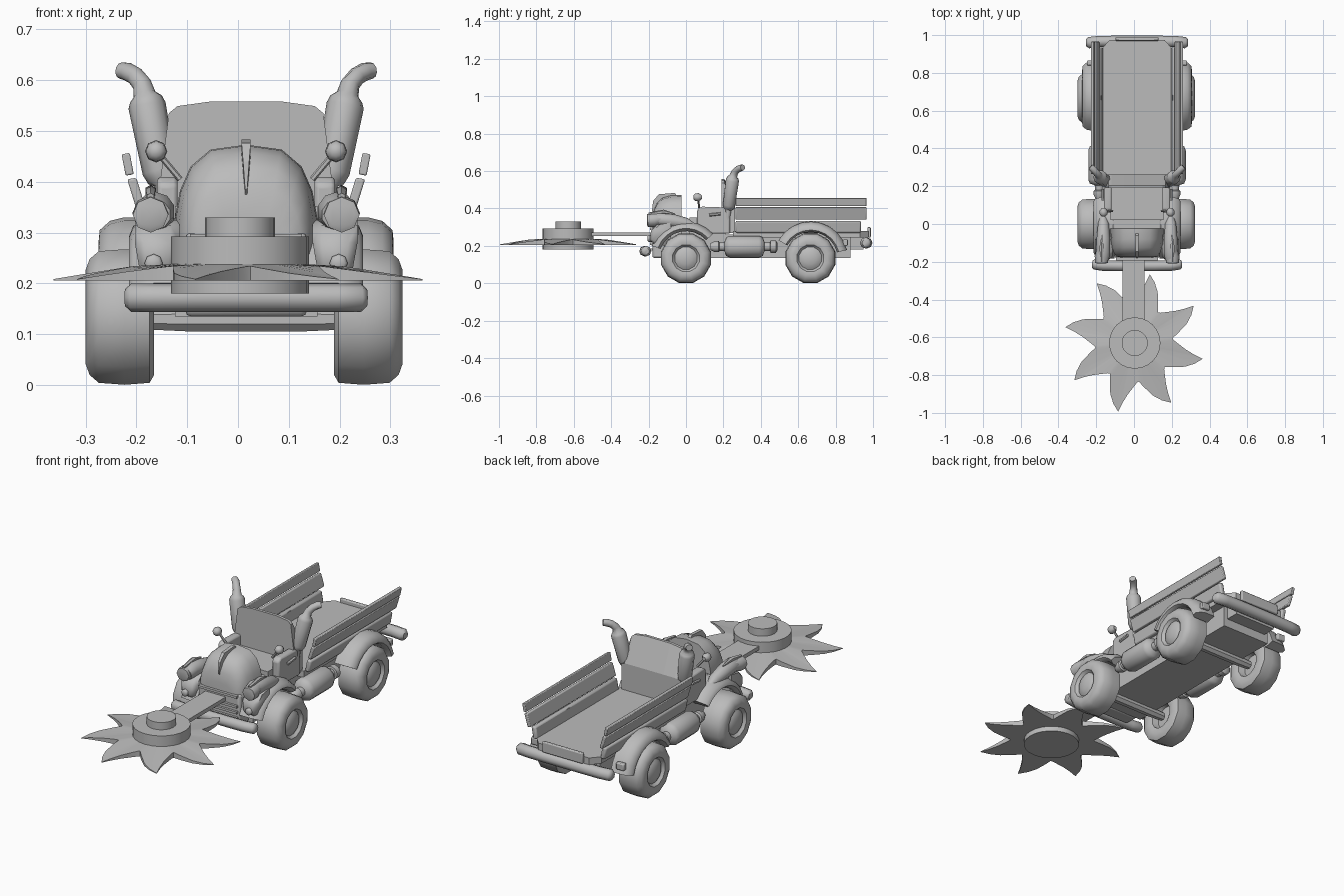
import bpy, bmesh, math
from mathutils import Vector

if "Cube" in bpy.data.objects:
    bpy.data.objects.remove(bpy.data.objects["Cube"])

CX = 0.016  # truck centre line
grey = bpy.data.materials.new("plain_grey")
grey.diffuse_color = (0.5, 0.5, 0.5, 1)
grey.use_nodes = True
grey.node_tree.nodes["Principled BSDF"].inputs["Base Color"].default_value = grey.diffuse_color


def finish(name, bm, smooth=None, bevel=0):
    bmesh.ops.recalc_face_normals(bm, faces=bm.faces)
    me = bpy.data.meshes.new(name)
    bm.to_mesh(me)
    bm.free()
    me.materials.append(grey)
    ob = bpy.data.objects.new(name, me)
    bpy.context.collection.objects.link(ob)
    if bevel:
        m = ob.modifiers.new("bevel", 'BEVEL')
        m.width, m.segments = bevel, 2
    if smooth:
        bpy.ops.object.select_all(action='DESELECT')
        ob.select_set(True)
        bpy.context.view_layer.objects.active = ob
        bpy.ops.object.shade_smooth_by_angle(angle=math.radians(smooth))
    return ob


def loft(name, rings, smooth=None, bevel=0):
    """Skin closed rings of equal length, with capped ends."""
    bm = bmesh.new()
    vs = [[bm.verts.new(p) for p in r] for r in rings]
    n = len(vs[0])
    for a, b in zip(vs, vs[1:]):
        for i in range(n):
            bm.faces.new((a[i], a[(i + 1) % n], b[(i + 1) % n], b[i]))
    bm.faces.new(vs[0])
    bm.faces.new(vs[-1])
    return finish(name, bm, smooth, bevel)


def box(name, x0, x1, y0, y1, z0, z1, bevel=0):
    ring = lambda z: [(x0, y0, z), (x1, y0, z), (x1, y1, z), (x0, y1, z)]
    return loft(name, [ring(z0), ring(z1)], 30 if bevel else None, bevel)


def tube(name, path, sides=10, smooth=50):
    """Round tube through (x, y, z, radius) points."""
    pts = [Vector(p[:3]) for p in path]
    rings = []
    for i, p in enumerate(pts):
        d = (pts[min(i + 1, len(pts) - 1)] - pts[max(i - 1, 0)]).normalized()
        u = d.cross(Vector((0, 1, 0)) if abs(d.y) < 0.8 else Vector((1, 0, 0))).normalized()
        v = d.cross(u)
        rings.append([p + path[i][3] * (u * math.cos(t) + v * math.sin(t))
                      for t in (2 * math.pi * k / sides for k in range(sides))])
    return loft(name, rings, smooth)


def turned(name, prof, yc, zc, sides=12, smooth=40):
    """Revolve (x, radius) points around an axle line."""
    angs = [2 * math.pi * (k + .5) / sides for k in range(sides)]
    return loft(name, [[(x, yc + r * math.cos(a), zc + r * math.sin(a)) for a in angs]
                       for x, r in prof], smooth)


def prism(name, x0, x1, prof, bevel=0):
    """Extrude a (y, z) profile along x."""
    return loft(name, [[(x, y, z) for y, z in prof] for x in (x0, x1)], 40, bevel)


def arch(name, s, prof, yc, zc, a0, a1, n=9):
    """Sweep an (x, radius) section around a wheel centre."""
    rings = []
    for i in range(n):
        a = math.radians(a0 + (a1 - a0) * i / (n - 1))
        rings.append([(CX + s * x, yc + r * math.cos(a), zc + r * math.sin(a)) for x, r in prof])
    return loft(name, rings, 50)


# Saw blade: eight swept teeth, thick at the root and thin at the tip
SY = -0.63
tooth = [(-25, .205), (-20, .235), (-12, .297), (-6, .338), (0, .373),
         (2, .325), (6, .275), (12, .235), (17, .212)]
outline = [(r, math.radians(32 + 45 * k + a)) for k in range(8) for a, r in tooth]
bm = bmesh.new()
pos = lambda r, a, z: bm.verts.new((r * math.cos(a), SY + r * math.sin(a), z))
top = [pos(r, a, .235 - .026 * max(0, (r - .2) / .17)) for r, a in outline]
low = [pos(r, a, .206) for r, a in outline]
inner = [pos(.13, a, .238) for r, a in outline]
core = [pos(.13, a, .206) for r, a in outline]
for i in range(len(top)):
    j = (i + 1) % len(top)
    bm.faces.new((top[i], top[j], inner[j], inner[i]))
    bm.faces.new((low[i], top[i], top[j], low[j]))
    bm.faces.new((low[i], low[j], core[j], core[i]))
finish("saw_blade", bm, 30)
tube("saw_hub", [(.004, SY, .18, .136), (.004, SY, .292, .136)], 24)
tube("saw_cap", [(.004, SY, .29, .069), (.004, SY, .33, .069)], 20)
box("saw_arm", -.06, .056, -.52, -.12, .252, .272)

# Chassis and bed
box("chassis", CX - .14, CX + .14, -.1, .88, .135, .26)
w = .185
bed = [(-w, .25), (w, .25), (w, .93), (w - .04, .975), (-w + .04, .975), (-w, .93)]
loft("bed_floor", [[(CX + x, y, z) for x, y in bed] for z in (.245, .28)])
for s in (-1, 1):
    # Three leaning planks on each side, the lowest one thicker
    for x, t, z0, z1, lean, y1, bev in ((.178, .026, .272, .335, .012, .935, .008),
                                        (.196, .018, .343, .408, .02, .965, .004),
                                        (.221, .016, .415, .457, .008, .965, .003)):
        ring = lambda y: [(CX + s * a, y, z) for a, z in
                          ((x, z0), (x + t, z0 - .003), (x + t + lean, z1 - .003), (x + lean, z1))]
        loft("side_plank", [ring(.265), ring(y1)], 30, bev)

# Wheels with recessed hubs, and axles
for y in (0, .665):
    turned("axle", [(CX - .2, .022), (CX - .12, .026), (CX + .12, .026), (CX + .2, .022)], y, .13, 8)
    for s in (-1, 1):
        wheel = [(.215, .012), (.22, .06), (.185, .068), (.178, .085), (.177, .118), (.186, .134), (.235, .138),
                 (.286, .134), (.304, .118), (.312, .095), (.308, .074), (.298, .066), (.294, .062),
                 (.302, .05), (.308, .032), (.311, .01)]
        turned("wheel", [(.012 + s * x, r) for x, r in wheel], y, .134)

# Bonnet dome with a sloping nose and flat back
def dome_ring(y, half, h):
    base = .235
    pts = [(-1, 0), (-1, .4), (-.93, .62), (-.78, .82), (-.5, .96), (0, 1),
           (.5, .96), (.78, .82), (.93, .62), (1, .4), (1, 0)]
    return [(CX + half * a, y, base + h * b) for a, b in pts]
loft("bonnet", [dome_ring(-.178, .085, .10), dome_ring(-.172, .108, .155), dome_ring(-.155, .122, .195),
                dome_ring(-.125, .132, .223), dome_ring(-.08, .138, .236), dome_ring(-.025, .14, .238)], 45)
# Wedge fin, pointed at the nose
fin = [(-.182, .385, .002), (-.176, .44, .006), (-.145, .476, .009), (-.06, .483, .009)]
loft("bonnet_fin", [[(CX - t, y, z), (CX + t, y, z), (CX + t, y + .02, z - .025), (CX - t, y + .02, z - .025)]
                    for y, z, t in fin])
box("engine_bay", CX - .13, CX + .13, -.03, .06, .2, .33, .01)

# Grille with bars
box("grille", CX - .12, CX + .12, -.18, -.1, .135, .30, .012)
for z in (.175, .205, .235, .285):
    box("grille_bar", CX - .11, CX + .11, -.192, -.175, z, z + .012)

# Bumpers with slightly bowed ends
for name, y, z, r, h, bow in (("front_bumper", -.222, .172, .028, .238, .01),
                              ("rear_bumper", .967, .216, .03, .27, -.008)):
    tube(name, [(CX + h * a, y + bow * k, z, r * q) for a, k, q in
                ((-1, 1, .6), (-.95, .9, 1), (-.75, .15, 1), (-.4, 0, 1), (.4, 0, 1),
                 (.75, .15, 1), (.95, .9, 1), (1, 1, .6))], 8)
box("rear_crossmember", CX - .12, CX + .12, .87, .95, .18, .25)
box("rear_plate", CX - .115, CX + .115, .97, .988, .245, .30, .005)

# Cab: raised floor, and arched wall whose back slopes down to a headboard
box("cab_floor", CX - .14, CX + .14, .02, .21, .25, .352)
wall = [(-.168, .27), (-.168, .41), (-.152, .535), (-.135, .549), (-.07, .558), (.07, .558),
        (.135, .549), (.152, .535), (.168, .41), (.168, .27)]
loft("cab_rear_wall", [[(CX + x, y, z if z < .42 else .412 + (z - .412) * k) for x, z in wall]
                       for y, k in ((.19, 1), (.205, 1), (.262, .04))])

for s in (-1, 1):
    X = lambda x: CX + s * x
    # Doors and handles
    prism("door", X(.135), X(.175), [(.06, .265), (.235, .265), (.235, .385), (.225, .405),
                                    (.08, .41), (.06, .395)], .008)
    tube("door_handle", [(X(.18), .125, .365, .008), (X(.18), .185, .372, .008)], 6)
    # Front fenders: wheel arch, lamp nacelle and rounded nose
    arch("front_fender", s, [(.12, .145), (.212, .145), (.23, .16), (.222, .18), (.18, .195), (.12, .195)],
         0, .134, 42, 160)
    nac = [(-.19, .335, .03), (-.15, .342, .038), (-.08, .335, .038), (.0, .32, .03), (.05, .30, .015)]
    tube("lamp_nacelle", [(X(.178), y, z, r) for y, z, r in nac])
    tube("headlight", [(X(.188), -.208, .335, .026), (X(.188), -.205, .335, .035),
                       (X(.188), -.17, .338, .036), (X(.185), -.13, .345, .028)], 8)
    tube("headlight_peak", [(X(.188), -.20, .37, .008), (X(.188), -.12, .382, .012), (X(.185), -.06, .37, .004)], 6)
    nose = [(-.08, .20, .03), (-.15, .205, .03), (-.18, .235, .036), (-.172, .28, .044), (-.14, .315, .044)]
    loft("fender_nose", [[(X(.175 - h), y, z), (X(.175 - .6 * h), y - .015, z), (X(.175 + .6 * h), y - .015, z),
                          (X(.175 + h), y, z), (X(.175 + h), -.08, z + .01), (X(.175 - h), -.08, z + .01)]
                         for y, z, h in nose], 50)
    tube("small_lamp", [(X(.182), -.205, .24, .012), (X(.182), -.2, .24, .018), (X(.182), -.17, .24, .018)], 8)
    # Rear fenders
    arch("rear_fender", s, [(.188, .145), (.272, .145), (.29, .155), (.288, .175), (.268, .193), (.24, .2),
                            (.188, .2)], .667, .13, 14, 150, 10)
    box("tail_light", X(.22), X(.265), .84, .865, .2, .235, .005)
    # Fuel tank with narrower pipes at both ends
    tank = [(.13, .018), (.155, .03), (.175, .03), (.18, .022), (.205, .024), (.215, .05), (.235, .058),
            (.39, .058), (.41, .05), (.42, .024), (.45, .024), (.452, .034), (.48, .034), (.49, .018)]
    tube("fuel_tank", [(X(.2), y, .196, r) for y, r in tank], 12)
    # Leaning exhaust stacks
    ex = [(.15, .22, .27, .016), (.162, .222, .36, .016), (.16, .225, .392, .02), (.164, .228, .405, .03),
          (.17, .23, .42, .034), (.195, .248, .55, .037), (.197, .25, .563, .032), (.2, .253, .572, .022),
          (.205, .26, .592, .019), (.218, .275, .608, .018), (.234, .292, .617, .018), (.247, .303, .619, .016)]
    tube("exhaust", [(X(x), y, z, r) for x, y, z, r in ex])
    # Mirrors
    tube("mirror_stem", [(X(.13), .07, .405, .006), (X(.172), .065, .455, .006)], 6)
    tube("mirror", [(X(.177), .04, .46, .01), (X(.177), .05, .46, .02),
                    (X(.177), .068, .46, .022), (X(.177), .085, .46, .01)], 8)
